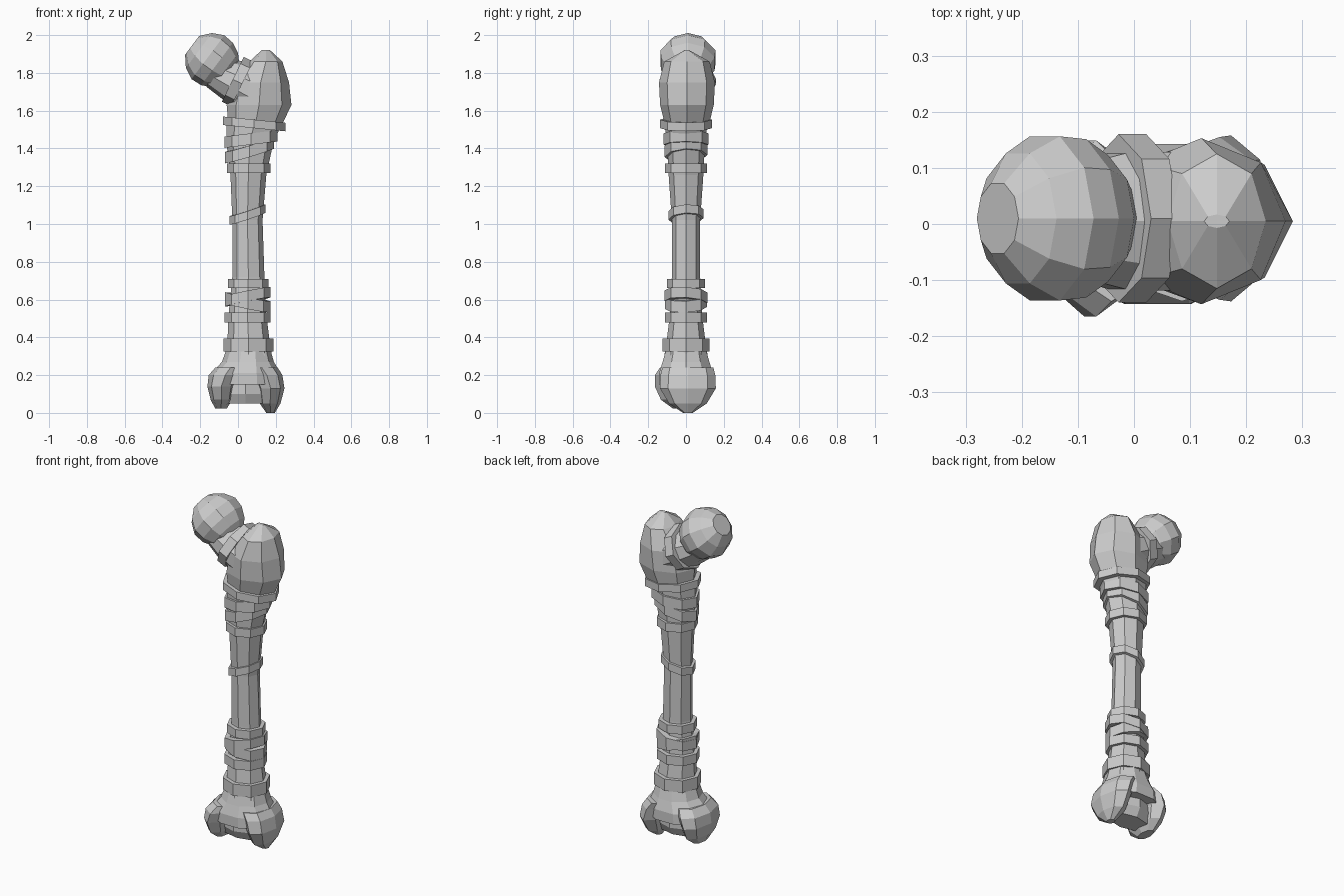
import bpy, bmesh
from math import sin, cos, tau
from mathutils import Vector

cube = bpy.data.objects.get("Cube")
if cube:
    bpy.data.objects.remove(cube)

grey = bpy.data.materials.new("bone grey")
grey.use_nodes = True
grey.diffuse_color = (0.6, 0.6, 0.6, 1)
grey.node_tree.nodes["Principled BSDF"].inputs["Base Color"].default_value = (0.6, 0.6, 0.6, 1)


def loft(name, rings):
    """Skin a list of point loops and close both ends."""
    bm = bmesh.new()
    loops = [[bm.verts.new(p) for p in ring] for ring in rings]
    n = len(loops[0])
    for a, b in zip(loops, loops[1:]):
        for i in range(n):
            j = (i + 1) % n
            bm.faces.new((a[i], a[j], b[j], b[i]))
    bm.faces.new(loops[0][::-1])
    bm.faces.new(loops[-1])
    bmesh.ops.recalc_face_normals(bm, faces=bm.faces)
    mesh = bpy.data.meshes.new(name)
    bm.to_mesh(mesh)
    bm.free()
    mesh.materials.append(grey)
    ob = bpy.data.objects.new(name, mesh)
    bpy.context.collection.objects.link(ob)
    return ob


def level_ring(z, x0, x1, ry, y=0, n=8, slope_x=0, slope_y=0):
    """Oval loop across the bone, spanning x0..x1, optionally tilted."""
    cx, rx = (x0 + x1) / 2, (x1 - x0) / 2
    pts = []
    for i in range(n):
        c, s = cos(tau * i / n), sin(tau * i / n)
        pts.append(Vector((cx + rx * c, y + ry * s, z + slope_x * rx * c + slope_y * ry * s)))
    return pts


def axis_ring(center, axis, along, r, ry, n=10):
    """Oval loop square to an axis lying in the xz plane."""
    axis = Vector(axis).normalized()
    side = Vector((-axis.z, 0, axis.x))
    c = Vector(center) + axis * along
    return [c + side * r * cos(tau * i / n) + Vector((0, ry * sin(tau * i / n), 0))
            for i in range(n)]


# Shaft flaring into the outer knob: height, left x, right x, half depth
profile = [(0.30, -0.07, 0.18, 0.115), (0.40, -0.055, 0.165, 0.10), (0.52, -0.05, 0.15, 0.085),
           (0.72, -0.03, 0.14, 0.075), (1.02, -0.03, 0.13, 0.075), (1.26, -0.04, 0.15, 0.092),
           (1.42, -0.06, 0.185, 0.10), (1.54, -0.06, 0.235, 0.115)]
loft("shaft", [level_ring(*p) for p in profile])
knob = [(1.52, -0.05, 0.23, 0.115), (1.63, -0.06, 0.283, 0.142), (1.75, -0.03, 0.27, 0.148),
        (1.86, 0.06, 0.235, 0.12), (1.92, 0.125, 0.17, 0.012)]
loft("outer_knob", [level_ring(*p, y=0.005) for p in knob])

# Neck, its wrap and the ball head
neck_axis = (-0.9, 0, 0.44)
loft("neck", [axis_ring((-0.02, 0.005, 1.755), neck_axis, a, r, ry)
              for a, r, ry in [(-0.13, 0.13, 0.13), (0, 0.115, 0.13), (0.12, 0.09, 0.10)]])
loft("neck_wrap", [axis_ring((-0.005, 0.01, 1.755), neck_axis, a, 0.132, 0.15, 8)
                   for a in (-0.03, 0.025)])
loft("ball_head", [axis_ring((-0.135, 0.01, 1.865), (-0.8, 0, 0.6), a, r, r * 1.06)
                   for a, r in [(-0.12, 0.075), (-0.085, 0.112), (-0.03, 0.14), (0.03, 0.145),
                                (0.09, 0.115), (0.135, 0.062)]])


# Wraps following the shaft
def wrap(name, z, height, grow, slope_x=0, slope_y=0):
    for a, b in zip(profile, profile[1:]):
        if a[0] <= z <= b[0]:
            t = (z - a[0]) / (b[0] - a[0])
            _, x0, x1, ry = [p + (q - p) * t for p, q in zip(a, b)]
    loft(name, [level_ring(z + h, x0 - grow, x1 + grow, ry + grow * 1.2,
                           slope_x=slope_x, slope_y=slope_y)
                for h in (-height / 2, height / 2)])


wraps = [(0.36, 0.07, 0.016, 0, 0), (0.505, 0.055, 0.02, 0, 0), (0.585, 0.06, 0.024, -0.2, 0.05),
         (0.615, 0.055, 0.028, 0.2, -0.05), (0.685, 0.05, 0.02, 0, 0),
         (1.05, 0.045, 0.014, 0.33, 0.05), (1.295, 0.05, 0.014, 0, 0),
         (1.39, 0.06, 0.012, 0.3, 0.05), (1.45, 0.06, 0.012, 0.12, 0), (1.53, 0.045, 0.02, -0.1, 0)]
for i, w in enumerate(wraps):
    wrap(f"wrap_{i + 1}", *w)

# Lower end: one swelling above, then a lobe on each side of a channel
loft("lower_swelling", [level_ring(*p, n=10) for p in [
    (0.34, -0.06, 0.17, 0.11), (0.27, -0.085, 0.19, 0.13),
    (0.21, -0.14, 0.225, 0.15), (0.15, -0.15, 0.235, 0.15)]])
loft("inner_lobe", [level_ring(*p, y=-0.008) for p in [
    (0.24, -0.12, 0.04, 0.13), (0.2, -0.155, 0.02, 0.157), (0.14, -0.162, -0.015, 0.157),
    (0.07, -0.145, -0.03, 0.125), (0.022, -0.12, -0.06, 0.06)]])
loft("outer_lobe", [level_ring(*p, y=0.01) for p in [
    (0.24, 0.04, 0.21, 0.135), (0.2, 0.07, 0.235, 0.145), (0.13, 0.1, 0.246, 0.148),
    (0.05, 0.115, 0.225, 0.10), (0.0, 0.15, 0.195, 0.025)]])
loft("channel_core", [level_ring(z, -0.09, 0.17, ry) for z, ry in [(0.2, 0.1), (0.1, 0.10), (0.05, 0.07)]])
